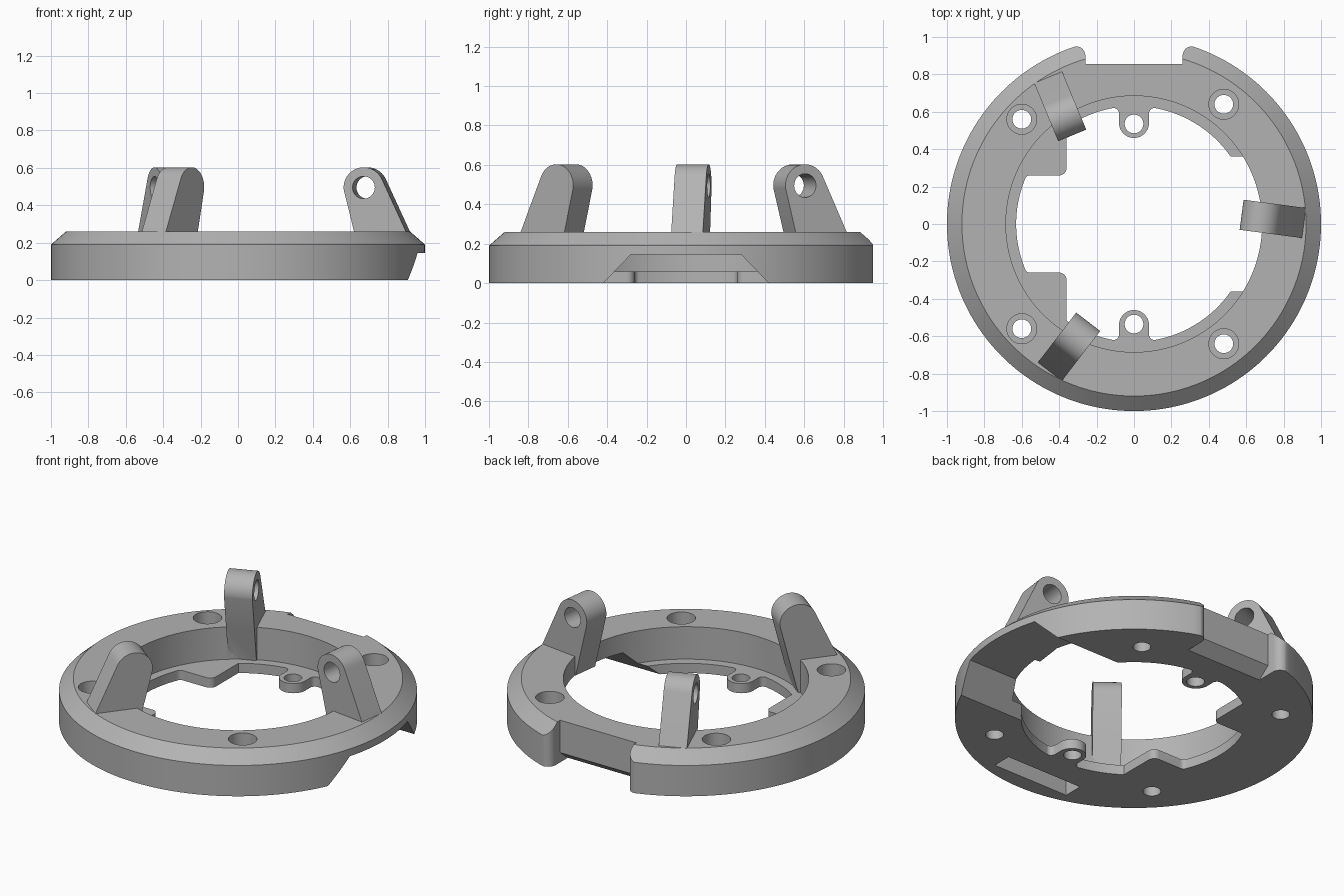
import bpy, bmesh
from math import cos, sin, pi, radians, atan2, hypot
from mathutils import Matrix, Vector

cube = bpy.data.objects.get("Cube")
if cube:
    bpy.data.objects.remove(cube, do_unlink=True)

grey = bpy.data.materials.new("plain grey")
grey.use_nodes = True
grey.diffuse_color = (0.45, 0.45, 0.45, 1)
grey.node_tree.nodes["Principled BSDF"].inputs["Base Color"].default_value = (0.45, 0.45, 0.45, 1)


def finish(name, bm):
    bmesh.ops.recalc_face_normals(bm, faces=bm.faces)
    mesh = bpy.data.meshes.new(name)
    bm.to_mesh(mesh)
    bm.free()
    mesh.materials.append(grey)
    obj = bpy.data.objects.new(name, mesh)
    bpy.context.collection.objects.link(obj)
    return obj


def prism(name, outline, low, high, matrix=Matrix()):
    """Extrude a 2D outline along local z from low to high, then place it."""
    bm = bmesh.new()
    face = bm.faces.new([bm.verts.new((x, y, low)) for x, y in outline])
    grown = bmesh.ops.extrude_face_region(bm, geom=[face])["geom"]
    top = [v for v in grown if isinstance(v, bmesh.types.BMVert)]
    bmesh.ops.translate(bm, verts=top, vec=(0, 0, high - low))
    bm.transform(matrix)
    return finish(name, bm)


def lathe(name, profile, steps=160):
    """Revolve (radius, z) points that start and end on the axis."""
    bm = bmesh.new()
    verts = [bm.verts.new((r, 0, z)) for r, z in profile]
    edges = [bm.edges.new(pair) for pair in zip(verts, verts[1:])]
    bmesh.ops.spin(bm, geom=verts + edges, cent=(0, 0, 0), axis=(0, 0, 1),
                   angle=2 * pi, steps=steps)
    bmesh.ops.remove_doubles(bm, verts=bm.verts, dist=0.0001)
    return finish(name, bm)


def arc(cx, cy, r, start, end, n=10):
    angles = [radians(start + (end - start) * i / n) for i in range(n + 1)]
    return [(cx + r * cos(a), cy + r * sin(a)) for a in angles]


def circle(cx, cy, r, n=40):
    return arc(cx, cy, r, 0, 360, n)[:-1]


def combine(target, other, operation):
    mod = target.modifiers.new(operation, 'BOOLEAN')
    mod.operation, mod.solver, mod.object = operation, 'EXACT', other
    bpy.context.view_layer.objects.active = target
    bpy.ops.object.modifier_apply(modifier=mod.name)
    bpy.data.objects.remove(other, do_unlink=True)


# Chamfered disc, bored down to the thin lower lip
ring = lathe("mounting_ring", [(0, 0), (1, 0), (1, 0.19), (0.92, 0.26), (0, 0.26)])
combine(ring, prism("bore", circle(0, 0, 0.685, 160), 0.06, 0.5), 'DIFFERENCE')

# Lip opening with screw ears front and back and two square tabs on the right
R = 0.63
half = (arc(0, 0, R, 0, 80, 40)
        + arc(0.11, 0.59, 0.03, 90, 180, 6)
        + arc(0, 0.54, 0.08, 0, -180, 20)
        + arc(-0.11, 0.59, 0.03, 0, 90, 6)
        + arc(0, 0, R, 100, 124.8, 12)
        + arc(-0.4, 0.3, 0.04, 0, -90, 8)
        + arc(-0.555, 0.23, 0.03, 90, 157, 6)
        + arc(0, 0, R, 159, 180, 10))
opening = half + [(x, -y) for x, y in reversed(half[1:-1])]
combine(ring, prism("lip_opening", opening, -0.1, 0.1), 'DIFFERENCE')

# Three leaning lugs, each pierced by a pin hole
cu, cz, cr = 0.672, 0.495, 0.108
lug_side = arc(cu, cz, cr, 25, 187, 24) + [(0.62, 0.26), (0.678, 0.03), (0.8, 0.03),
                                           (0.86, 0.2), (0.9, 0.26)]
for k in range(3):
    turn = Matrix.Rotation(radians(120 * k - 7.5), 4, 'Z')
    stand = turn @ Matrix.Rotation(pi / 2, 4, 'X')
    combine(ring, prism("lug", lug_side, -0.205, -0.043, stand), 'UNION')
    combine(ring, prism("pin_hole", circle(cu, cz, 0.06), -0.3, 0.1, stand), 'DIFFERENCE')

# Front and back rim gaps with rounded ends and an undercut lower edge
tip = (0.31, 0.9)
tip_angle = atan2(tip[1], tip[0]) * 180 / pi
side = [(0.26, 0.855)] + arc(*tip, 0.05, 180, tip_angle) + [(tip[0] * 1.2, tip[1] * 1.2)]
gap = side + [(-x, y) for x, y in reversed(side)]
undercut = [(0.78, 0), (0.72, -0.06), (0.9, -0.06), (0.9, 0.1025), (0.855, 0.06)]
along_x = Matrix(((0, 0, 1, 0), (1, 0, 0, 0), (0, 1, 0, 0), (0, 0, 0, 1)))
for spin in (0, pi):
    turn = Matrix.Rotation(spin, 4, 'Z')
    combine(ring, prism("rim_gap", gap, -0.1, 0.4, turn), 'DIFFERENCE')
    combine(ring, prism("undercut", undercut, -0.26, 0.26, turn @ along_x), 'DIFFERENCE')

# Trapezoid notch under the left side
notch = [(-0.468, -0.05), (0.468, -0.05), (0.28, 0.145), (-0.28, 0.145)]
combine(ring, prism("notch", notch, 0.3, 1.2, along_x), 'DIFFERENCE')

# Ear holes and counterbored screw holes
for s in (1, -1):
    combine(ring, prism("ear_hole", circle(0, s * 0.535, 0.05), -0.1, 0.2), 'DIFFERENCE')
    for x, y in ((-0.6, 0.56), (0.48, 0.64)):
        combine(ring, prism("counterbore", circle(x, s * y, 0.08), 0.08, 0.4), 'DIFFERENCE')
        combine(ring, prism("screw_hole", circle(x, s * y, 0.05), -0.1, 0.2), 'DIFFERENCE')

# Smooth curved walls, crisp edges
bpy.ops.object.select_all(action='DESELECT')
ring.select_set(True)
bpy.context.view_layer.objects.active = ring
bpy.ops.object.shade_smooth_by_angle(angle=radians(25))
